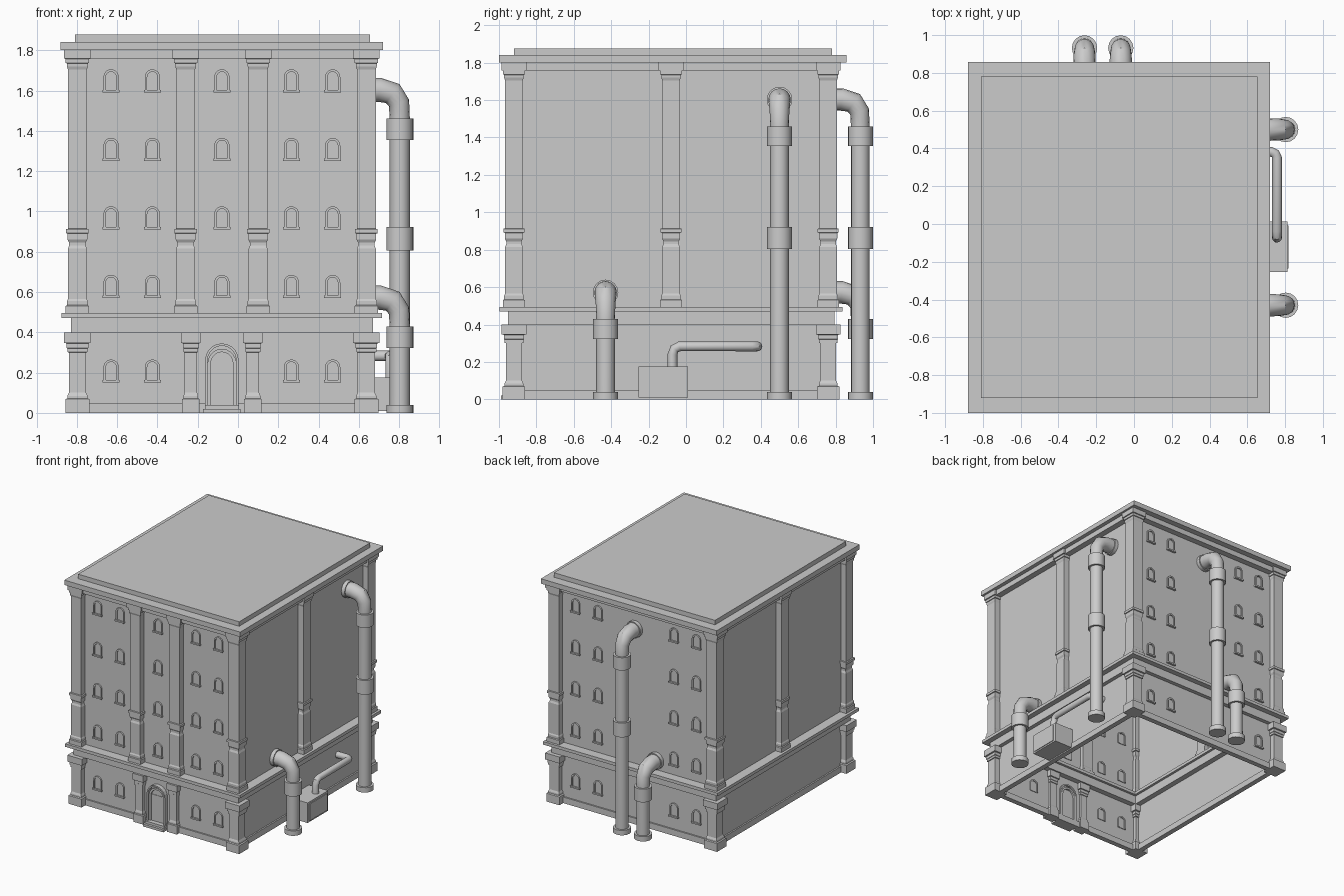
import bpy, bmesh, math
from mathutils import Vector

if "Cube" in bpy.data.objects:
    bpy.data.objects.remove(bpy.data.objects["Cube"])

stone = bpy.data.materials.new("plain_grey")
stone.use_nodes = True
GREY = (0.6, 0.6, 0.6, 1)
stone.diffuse_color = GREY
stone.node_tree.nodes["Principled BSDF"].inputs["Base Color"].default_value = GREY

# Wall planes of the building
X0, X1, Y0, Y1 = -0.797, 0.637, -0.92, 0.76
CX, CY = (X0 + X1) / 2, (Y0 + Y1) / 2


def finish(name, bm):
    bmesh.ops.recalc_face_normals(bm, faces=bm.faces)
    mesh = bpy.data.meshes.new(name)
    bm.to_mesh(mesh)
    bm.free()
    mesh.materials.append(stone)
    ob = bpy.data.objects.new(name, mesh)
    bpy.context.collection.objects.link(ob)
    return ob


def smooth(ob):
    bpy.ops.object.select_all(action='DESELECT')
    ob.select_set(True)
    bpy.context.view_layer.objects.active = ob
    bpy.ops.object.shade_smooth_by_angle(angle=math.radians(35))


def box(name, lo, hi):
    bm = bmesh.new()
    bmesh.ops.create_cube(bm, size=1)
    lo, hi = Vector(lo), Vector(hi)
    for v in bm.verts:
        v.co = (lo + hi) / 2 + v.co * (hi - lo)
    return finish(name, bm)


def frame(name, out, inn, z0, z1):
    """Rectangular ring, offset outwards and inwards from the wall planes."""
    bm = bmesh.new()

    def loop(d, z):
        return [bm.verts.new(p) for p in ((X0 - d, Y0 - d, z), (X1 + d, Y0 - d, z),
                                          (X1 + d, Y1 + d, z), (X0 - d, Y1 + d, z))]
    loops = [loop(out, z0), loop(out, z1), loop(-inn, z1), loop(-inn, z0)]
    for a, b in zip(loops, loops[1:] + loops[:1]):
        for i in range(4):
            j = (i + 1) % 4
            bm.faces.new((a[i], a[j], b[j], b[i]))
    return finish(name, bm)


def column(name, x, y, profile, scale=1):
    """Square column swept through (half width, height) pairs."""
    bm = bmesh.new()
    rings = []
    for r, z in profile:
        r *= scale
        rings.append([bm.verts.new((x + sx * r, y + sy * r, z))
                      for sx, sy in ((-1, -1), (1, -1), (1, 1), (-1, 1))])
    for a, b in zip(rings, rings[1:]):
        for i in range(4):
            j = (i + 1) % 4
            bm.faces.new((a[i], a[j], b[j], b[i]))
    bm.faces.new(rings[0])
    bm.faces.new(rings[-1])
    return finish(name, bm)


def arch(name, cx, z, w, h, y0, y1, rim=0):
    """Round-headed plate, or an open surround when rim is given."""
    def outline(r, top):
        steps = [math.pi * i / 10 for i in range(11)]
        return ([(cx + r, z)] + [(cx + r * math.cos(a), top + r * math.sin(a)) for a in steps]
                + [(cx - r, z)])
    bm = bmesh.new()
    spring = z + h - w / 2
    outer = [bm.verts.new((x, y0, k)) for x, k in outline(w / 2, spring)]
    if rim:
        inner = [bm.verts.new((x, y0, k)) for x, k in outline(w / 2 - rim, spring)]
        for i in range(len(outer) - 1):
            bm.faces.new((outer[i], outer[i + 1], inner[i + 1], inner[i]))
    else:
        bm.faces.new(outer)
    new = bmesh.ops.extrude_face_region(bm, geom=bm.faces[:])["geom"]
    for v in new:
        if isinstance(v, bmesh.types.BMVert):
            v.co.y = y1
    return finish(name, bm)


def tube(name, points, radius):
    """Round pipe along (x, y, z, thickness) points."""
    cu = bpy.data.curves.new(name, 'CURVE')
    cu.dimensions = '3D'
    cu.bevel_depth = radius
    cu.bevel_resolution = 6
    cu.use_fill_caps = True
    sp = cu.splines.new('POLY')
    sp.points.add(len(points) - 1)
    for p, (x, y, z, r) in zip(sp.points, points):
        p.co = (x, y, z, 1)
        p.radius = r
    cu.materials.append(stone)
    ob = bpy.data.objects.new(name, cu)
    bpy.context.collection.objects.link(ob)
    bpy.ops.object.select_all(action='DESELECT')
    ob.select_set(True)
    bpy.context.view_layer.objects.active = ob
    bpy.ops.object.convert(target='MESH')
    smooth(bpy.context.view_layer.objects.active)


# Walls, plinth, belt courses, cornice and roof
frame("lower_walls", 0, 0.015, 0, 0.42)
frame("upper_walls", 0, 0.015, 0.48, 1.78)
frame("plinth", 0.012, 0.03, 0, 0.05)
frame("belt_lower", 0.033, 0.06, 0.40, 0.47)
frame("belt_upper", 0.078, 0.08, 0.47, 0.495)
frame("cornice_lower", 0.05, 0.05, 1.757, 1.80)
box("cornice_slab", (X0 - 0.083, Y0 - 0.08, 1.80), (X1 + 0.083, Y1 + 0.098, 1.84))
box("roof_slab", (X0 - 0.013, Y0, 1.84), (X1 + 0.018, Y1 + 0.02, 1.877))

# Columns of both storeys
upper = [(.058, .49), (.058, .53), (.052, .535), (.052, .555), (.047, .565), (.047, .815),
         (.041, .83), (.041, .845), (.049, .86), (.049, .89), (.056, .892), (.056, .912),
         (.047, .914), (.047, 1.705), (.052, 1.72), (.052, 1.735), (.058, 1.737),
         (.058, 1.757), (.066, 1.759), (.066, 1.80)]
lower = [(.06, 0), (.06, .068), (.05, .072), (.05, .085), (.043, .1), (.043, .3), (.05, .302),
         (.05, .32), (.054, .322), (.054, .345), (.066, .347), (.066, .40)]
for side, x in (("right", X0), ("left", X1)):
    for end, y in (("front", Y0), ("back", Y1)):
        column(f"{end}_{side}_upper_column", x, y, upper)
        column(f"{end}_{side}_lower_column", x, y, lower)
    column(f"{side}_middle_column", x, CY, upper)
for side, s in (("right", -1), ("left", 1)):
    column(f"front_{side}_inner_column", CX + s * 0.18, Y0, upper)
    column(f"{side}_door_column", CX + s * 0.154, Y0, lower, 0.73)


# Arched windows on front and back
def window(name, x, z, wall, out):
    arch(name + "_surround", x, z - 0.05, 0.075, 0.105, wall + out * 0.012, wall - out * 0.025, 0.012)
    arch(name + "_pane", x, z - 0.05, 0.052, 0.09, wall + out * 0.004, wall - out * 0.02)
    ys = sorted((wall, wall + out * 0.018))
    box(name + "_sill", (x - 0.042, ys[0], z - 0.06), (x + 0.042, ys[1], z - 0.048))


rows = [0.21] + [0.63 + 0.34 * i for i in range(4)]
for label, wall, out in (("front", Y0, -1), ("back", Y1, 1)):
    for r, z in enumerate(rows):
        for c, off in enumerate((-0.55, -0.345, 0, 0.345, 0.55)):
            if off or (label == "front" and r):
                window(f"{label}_window_{r}_{c}", CX + off, z, wall, out)

# Entrance
arch("door_surround", CX, 0, 0.166, 0.345, Y0 - 0.035, Y0 + 0.03, 0.012)
arch("door_inner_surround", CX, 0, 0.142, 0.318, Y0 - 0.02, Y0 + 0.03, 0.016)
arch("door_fanlight", CX, 0.25, 0.12, 0.06, Y0 - 0.008, Y0 + 0.01)
box("door_leaf", (CX - 0.065, Y0 - 0.012, 0.03), (CX + 0.065, Y0 + 0.01, 0.255))
box("door_step_low", (CX - 0.093, Y0 - 0.07, 0), (CX + 0.093, Y0, 0.02))
box("door_step_high", (CX - 0.085, Y0 - 0.05, 0.02), (CX + 0.085, Y0, 0.04))


# Large drain pipes with collars
def drain(name, along, on_side, elbow, collars):
    wall = X1 if on_side else Y1
    axis = 0.803 if on_side else 0.932

    def at(d, z, r=1):
        return (d, along, z, r) if on_side else (along, d, z, r)
    tube(name, [at(wall - 0.01, elbow, 1.2), at(axis - 0.10, elbow, 1.2),
                at(axis - 0.035, elbow - 0.018, 1.15), at(axis - 0.004, elbow - 0.065, 1.05),
                at(axis, elbow - 0.145), at(axis, 0.005)], 0.05)
    tube(name + "_wall_flange", [at(wall - 0.01, elbow), at(wall + 0.03, elbow)], 0.068)
    for i, (a, b) in enumerate(collars + [(0, 0.04)]):
        tube(f"{name}_collar_{i}", [at(axis, a), at(axis, b)], 0.067)


tall = (1.603, [(1.355, 1.46), (0.805, 0.922)])
short = (0.572, [(0.322, 0.43)])
drain("side_tall_pipe", 0.5, True, *tall)
drain("side_short_pipe", -0.43, True, *short)
drain("back_tall_pipe", -0.07, False, *tall)
drain("back_short_pipe", -0.262, False, *short)

# Utility box with raised panel and thin pipe
box("utility_box", (X1, -0.255, 0.01), (0.812, 0.012, 0.175))
box("utility_panel", (0.812, -0.235, 0.022), (0.818, -0.008, 0.16))
tube("utility_pipe", [(0.757, -0.072, 0.16, 1), (0.757, -0.072, 0.24, 1), (0.757, -0.062, 0.27, 1),
                      (0.757, -0.035, 0.283, 1), (0.757, 0.35, 0.283, 1), (0.748, 0.372, 0.283, 1),
                      (0.725, 0.382, 0.283, 1), (X1 - 0.01, 0.382, 0.283, 1)], 0.026)
